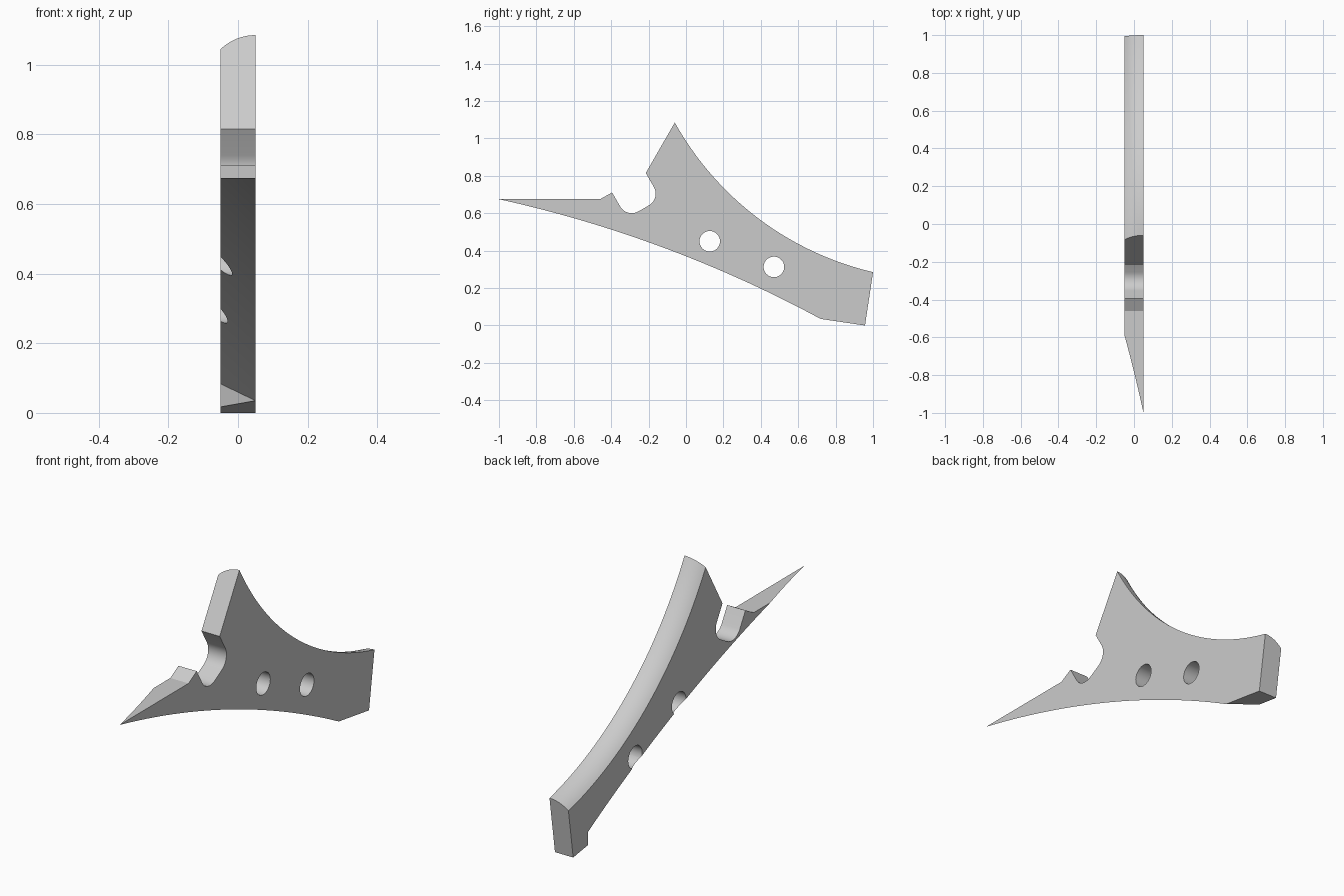
import bpy, bmesh, math
from mathutils import Vector

if "Cube" in bpy.data.objects:
    bpy.data.objects.remove(bpy.data.objects["Cube"])

HALF = 0.05                      # half thickness


def circle_through(a, b, c):
    """Centre and radius of the circle through three 2D points."""
    d = 2 * (a.x * (b.y - c.y) + b.x * (c.y - a.y) + c.x * (a.y - b.y))
    sa, sb, sc = a.dot(a), b.dot(b), c.dot(c)
    m = Vector(((sa * (b.y - c.y) + sb * (c.y - a.y) + sc * (a.y - b.y)) / d,
                (sa * (c.x - b.x) + sb * (a.x - c.x) + sc * (b.x - a.x)) / d))
    return m, (a - m).length


def hit(start, end, centre, radius):
    """Point nearest start, on the line towards end, that lies on the circle."""
    d = (end - start).normalized()
    o = start - centre
    b = o.dot(d)
    root = math.sqrt(b * b - o.dot(o) + radius * radius)
    return start + d * min((-b - root, -b + root), key=abs)


def arc(centre, radius, a0, a1, n):
    return [centre + radius * Vector((math.cos(a0 + (a1 - a0) * i / n),
                                      math.sin(a0 + (a1 - a0) * i / n)))
            for i in range(n + 1)]


# Key outline points (y, z)
TIP = Vector((-1, 0.675))
HEEL = Vector((0.72, 0.035))
BACK_LOW = Vector((0.957, 0))
BACK_TOP = Vector((1, 0.285))
PEAK = Vector((-0.06, 1.085))
LIP = Vector((-0.215, 0.815))

low_c, low_r = circle_through(TIP, Vector((0, 0.37)), HEEL)
chord = BACK_TOP - PEAK
sag = Vector((chord.y, -chord.x)).normalized() * 0.14
top_c, top_r = circle_through(PEAK, (PEAK + BACK_TOP) / 2 + sag, BACK_TOP)


def slot():
    """Round-cornered slot, tilted thirty degrees, from the lip to the nub."""
    u, v = Vector((0.866, 0.5)), Vector((0.5, -0.866))
    width, depth, r = 0.208, 0.158, 0.071
    tilt = math.radians(30)
    right = LIP - u * r + v * (depth - r)
    left = LIP - u * (width - r) + v * (depth - r)
    quarter = math.pi / 2
    return ([LIP] + arc(right, r, tilt, tilt - quarter, 10)
            + arc(left, r, tilt - quarter, tilt - 2 * quarter, 10)
            + [LIP - u * width, Vector((-0.46, TIP.y))])


def section(t):
    """Outline at depth t: 0 on the left face, 1 on the right face."""
    # chamfered underside
    r = low_r + 0.1 * t
    y0 = low_c.x + math.sqrt(r * r - (TIP.y - low_c.y) ** 2)
    y1 = HEEL.x + 0.12 * t
    pts = []
    for i in range(33):
        y = y0 + (y1 - y0) * i / 32
        pts.append(Vector((y, low_c.y + math.sqrt(r * r - (y - low_c.x) ** 2))))
    # heel step and back end
    k = (y1 - HEEL.x) / (BACK_LOW.x - HEEL.x)
    pts += [HEEL.lerp(BACK_LOW, k), BACK_LOW]
    # rounded concave edge
    bend = 0.145
    w = 2 * HALF * t
    r = top_r + bend - math.sqrt(bend * bend - w * w)
    p = hit(BACK_TOP, BACK_LOW, top_c, r) - top_c
    q = hit(PEAK, LIP, top_c, r) - top_c
    a0 = math.atan2(p.y, p.x) % math.tau
    a1 = math.atan2(q.y, q.x) % math.tau
    pts += arc(top_c, r, a0, a1, 36)
    return pts + slot()


# Body lofted through the thickness
bm = bmesh.new()
STEPS = 12
rings = []
for i in range(STEPS + 1):
    t = i / STEPS
    rings.append([bm.verts.new((HALF - 2 * HALF * t, p.x, p.y)) for p in section(t)])
for a, b in zip(rings, rings[1:]):
    for j in range(len(a)):
        k = (j + 1) % len(a)
        bm.faces.new((a[j], a[k], b[k], b[j]))
bm.faces.new(rings[0])
bm.faces.new(rings[-1])
bmesh.ops.remove_doubles(bm, verts=bm.verts, dist=1e-4)
bmesh.ops.recalc_face_normals(bm, faces=bm.faces)
mesh = bpy.data.meshes.new("bracket_plate")
bm.to_mesh(mesh)
bm.free()
body = bpy.data.objects.new("bracket_plate", mesh)
bpy.context.collection.objects.link(body)

# Plain grey material
grey = bpy.data.materials.new("light grey")
grey.use_nodes = True
grey.diffuse_color = (0.6, 0.6, 0.6, 1)
grey.node_tree.nodes["Principled BSDF"].inputs["Base Color"].default_value = (0.6, 0.6, 0.6, 1)
mesh.materials.append(grey)

# Two bolt holes
for y, z in ((0.127, 0.45), (0.47, 0.313)):
    bpy.ops.mesh.primitive_cylinder_add(vertices=40, radius=0.055, depth=0.4,
                                        location=(0, y, z),
                                        rotation=(0, math.pi / 2, 0))
    cutter = bpy.context.object
    cutter.name = "hole_cutter"
    cutter.hide_render = True
    cutter.data.materials.append(grey)
    mod = body.modifiers.new("bolt_hole", "BOOLEAN")
    mod.operation = "DIFFERENCE"
    mod.solver = "EXACT"
    mod.object = cutter
    bpy.context.view_layer.objects.active = body
    bpy.ops.object.modifier_apply(modifier=mod.name)
    bpy.data.objects.remove(cutter)

bpy.ops.object.select_all(action="DESELECT")
body.select_set(True)
bpy.context.view_layer.objects.active = body
bpy.ops.object.shade_smooth_by_angle(angle=math.radians(25))
